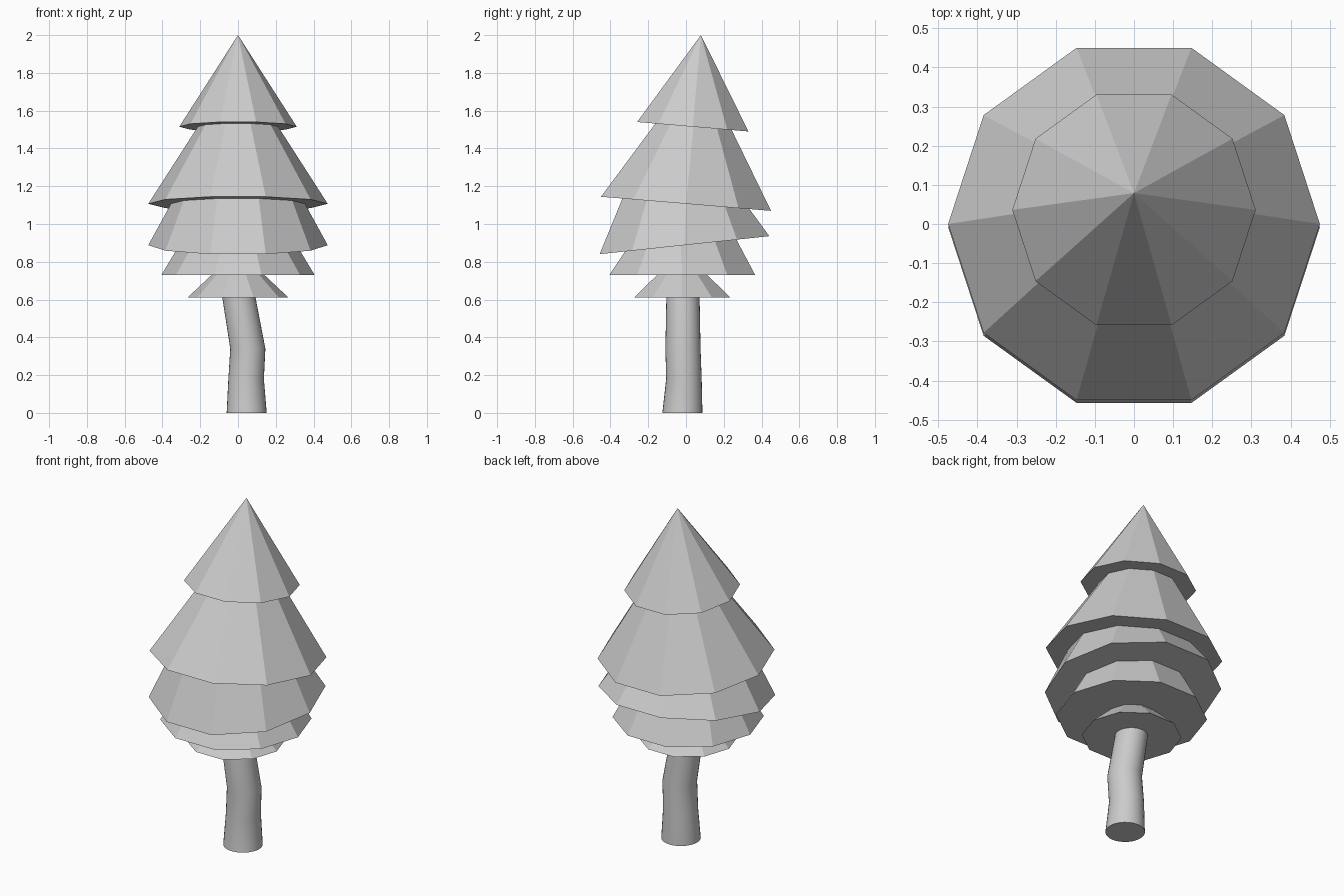
import bpy, bmesh
from math import cos, sin, pi, atan

if "Cube" in bpy.data.objects:
    bpy.data.objects.remove(bpy.data.objects["Cube"])


def loft(name, rings, sides, apex=None):
    """Skin a stack of (x, y, z, radius, y_slope) rings listed top to bottom."""
    bm = bmesh.new()
    loops = []
    for x, y, z, r, slope in rings:
        a = atan(slope)
        loops.append([bm.verts.new((x + r * cos(2 * pi * i / sides),
                                    y + r * sin(2 * pi * i / sides) * cos(a),
                                    z + r * sin(2 * pi * i / sides) * sin(a)))
                      for i in range(sides)])
    for up, low in zip(loops, loops[1:]):
        for i in range(sides):
            j = (i + 1) % sides
            bm.faces.new((up[i], low[i], low[j], up[j]))
    if apex:
        tip = bm.verts.new(apex)
        for i in range(sides):
            bm.faces.new((tip, loops[0][i], loops[0][(i + 1) % sides]))
    else:
        bm.faces.new(loops[0])
    bm.faces.new(loops[-1][::-1])
    bmesh.ops.recalc_face_normals(bm, faces=bm.faces)
    me = bpy.data.meshes.new(name)
    bm.to_mesh(me)
    bm.free()
    ob = bpy.data.objects.new(name, me)
    bpy.context.collection.objects.link(ob)
    return ob


# Foliage: five ten-sided tiers, the upper three tilted
loft("foliage", [
    (0, 0.036, 1.515, 0.311, -0.085),
    (0, 0.04, 1.515, 0.213, -0.085),
    (0, 0.0, 1.107, 0.475, -0.083),
    (0, 0.0, 1.107, 0.355, -0.083),
    (0, -0.008, 0.888, 0.475, 0.106),
    (0, -0.028, 0.886, 0.312, 0.106),
    (0, -0.02, 0.73, 0.406, 0),
    (0, -0.02, 0.73, 0.14, 0),
    (0, -0.02, 0.61, 0.268, 0),
], 10, apex=(0, 0.079, 2.0))

# Trunk: crooked round stem
trunk = loft("trunk", [
    (0.003, -0.016, 0.63, 0.087, 0),
    (0.005, -0.016, 0.61, 0.088, 0),
    (0.052, -0.016, 0.34, 0.093, 0),
    (0.043, -0.011, 0.18, 0.094, 0),
    (0.046, -0.019, 0.0, 0.106, 0),
], 32)
bpy.context.view_layer.objects.active = trunk
trunk.select_set(True)
bpy.ops.object.shade_smooth_by_angle()
